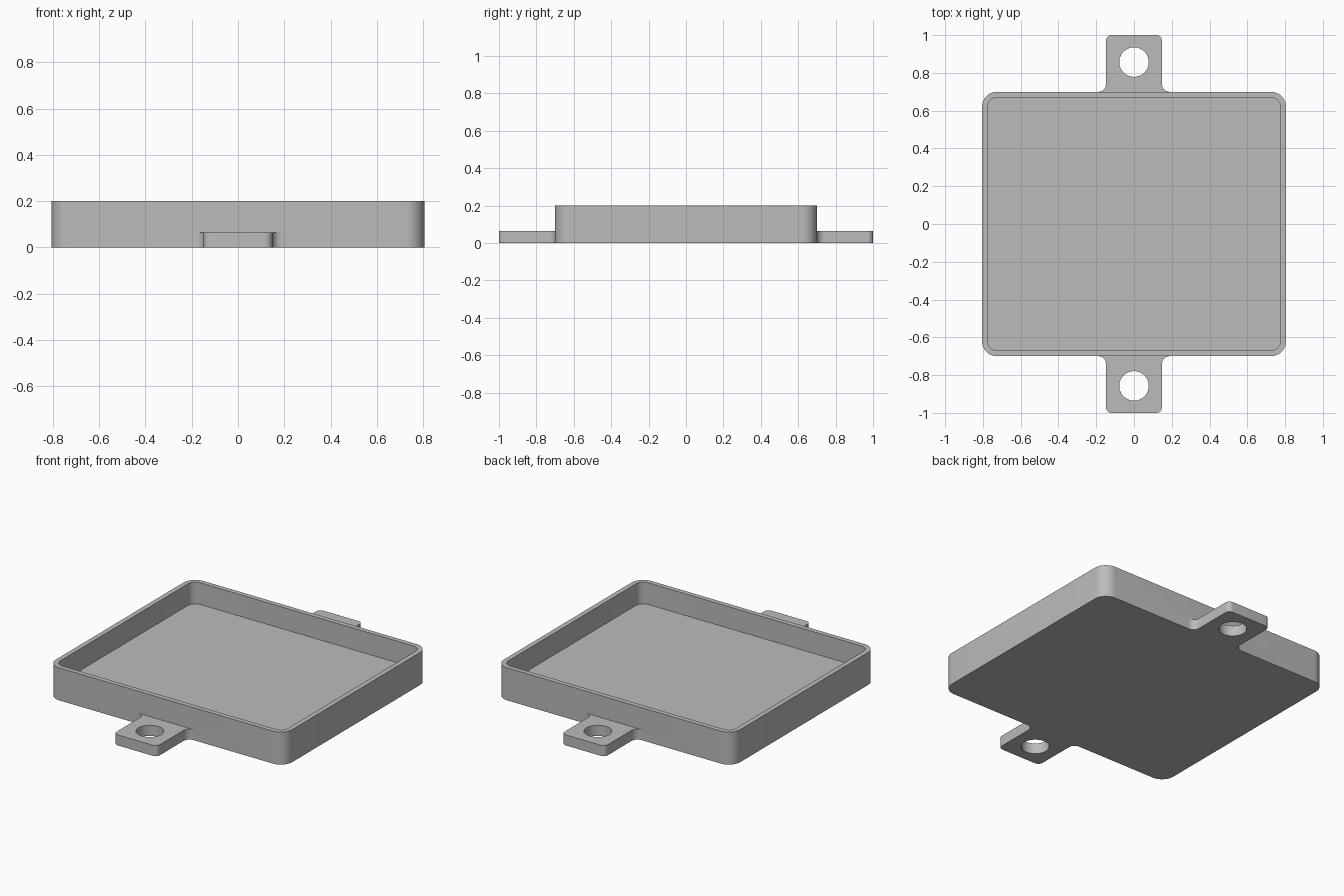
import bpy
import bmesh
from math import cos, sin, radians, pi

cube = bpy.data.objects.get("Cube")
if cube:
    bpy.data.objects.remove(cube, do_unlink=True)

HALF_X, HALF_Y, HEIGHT = 0.805, 0.70, 0.20
WALL, FLOOR, CORNER = 0.03, 0.067, 0.08
TAB_X, TAB_END, TAB_TOP = 0.148, 1.0, 0.065
HOLE_Y, HOLE_R = 0.857, 0.078

grey = bpy.data.materials.new("plain grey")
grey.use_nodes = True
colour = (0.5, 0.5, 0.5, 1)
grey.diffuse_color = colour
grey.node_tree.nodes["Principled BSDF"].inputs["Base Color"].default_value = colour


def arc(cx, cy, r, start, end, steps=10):
    angles = [radians(start + (end - start) * i / steps) for i in range(steps + 1)]
    return [(cx + r * cos(a), cy + r * sin(a)) for a in angles]


def rounded_rect(hx, hy, r):
    x, y = hx - r, hy - r
    return (arc(x, y, r, 0, 90) + arc(-x, y, r, 90, 180)
            + arc(-x, -y, r, 180, 270) + arc(x, -y, r, 270, 360))


def prism(name, outline, z0, z1):
    """Extrude a closed outline from z0 up to z1."""
    bm = bmesh.new()
    base = bm.faces.new([bm.verts.new((x, y, z0)) for x, y in outline])
    top = bmesh.ops.extrude_face_region(bm, geom=[base])["geom"]
    bmesh.ops.translate(bm, vec=(0, 0, z1 - z0),
                        verts=[v for v in top if isinstance(v, bmesh.types.BMVert)])
    bmesh.ops.recalc_face_normals(bm, faces=bm.faces)
    mesh = bpy.data.meshes.new(name)
    bm.to_mesh(mesh)
    bm.free()
    mesh.materials.append(grey)
    obj = bpy.data.objects.new(name, mesh)
    bpy.context.collection.objects.link(obj)
    return obj


def combine(target, tool, operation):
    """Apply a boolean and discard the tool object."""
    bpy.context.view_layer.objects.active = target
    mod = target.modifiers.new("cut", 'BOOLEAN')
    mod.operation, mod.object, mod.solver = operation, tool, 'EXACT'
    bpy.ops.object.modifier_apply(modifier=mod.name)
    bpy.data.objects.remove(tool, do_unlink=True)


# Open tray with rounded corners
tray = prism("mounting_tray", rounded_rect(HALF_X, HALF_Y, CORNER), 0, HEIGHT)
cavity = prism("cavity", rounded_rect(HALF_X - WALL, HALF_Y - WALL, CORNER - WALL),
               FLOOR, HEIGHT + 0.1)
combine(tray, cavity, 'DIFFERENCE')

# Screw tab outline: rounded tip, flared root buried in the wall
tip, flare = 0.03, 0.04
root_x, root_y = TAB_X + flare, HALF_Y - 0.015
side = ([(root_x, root_y)]
        + arc(root_x, HALF_Y + flare, flare, 270, 180)
        + arc(TAB_X - tip, TAB_END - tip, tip, 0, 90))
outline = side + [(-x, y) for x, y in reversed(side)]

# Front and back tabs with through holes
for s in (1, -1):
    tab = prism("screw_tab", [(x * s, y * s) for x, y in outline], 0, TAB_TOP)
    combine(tray, tab, 'UNION')
    hole = prism("hole", arc(0, HOLE_Y * s, HOLE_R, 0, 360, 48)[:-1], -0.1, 0.15)
    combine(tray, hole, 'DIFFERENCE')

# Smooth the rounded corners, keep the rims crisp
bpy.ops.object.select_all(action='DESELECT')
tray.select_set(True)
bpy.context.view_layer.objects.active = tray
bpy.ops.object.shade_smooth_by_angle(angle=pi / 6)
